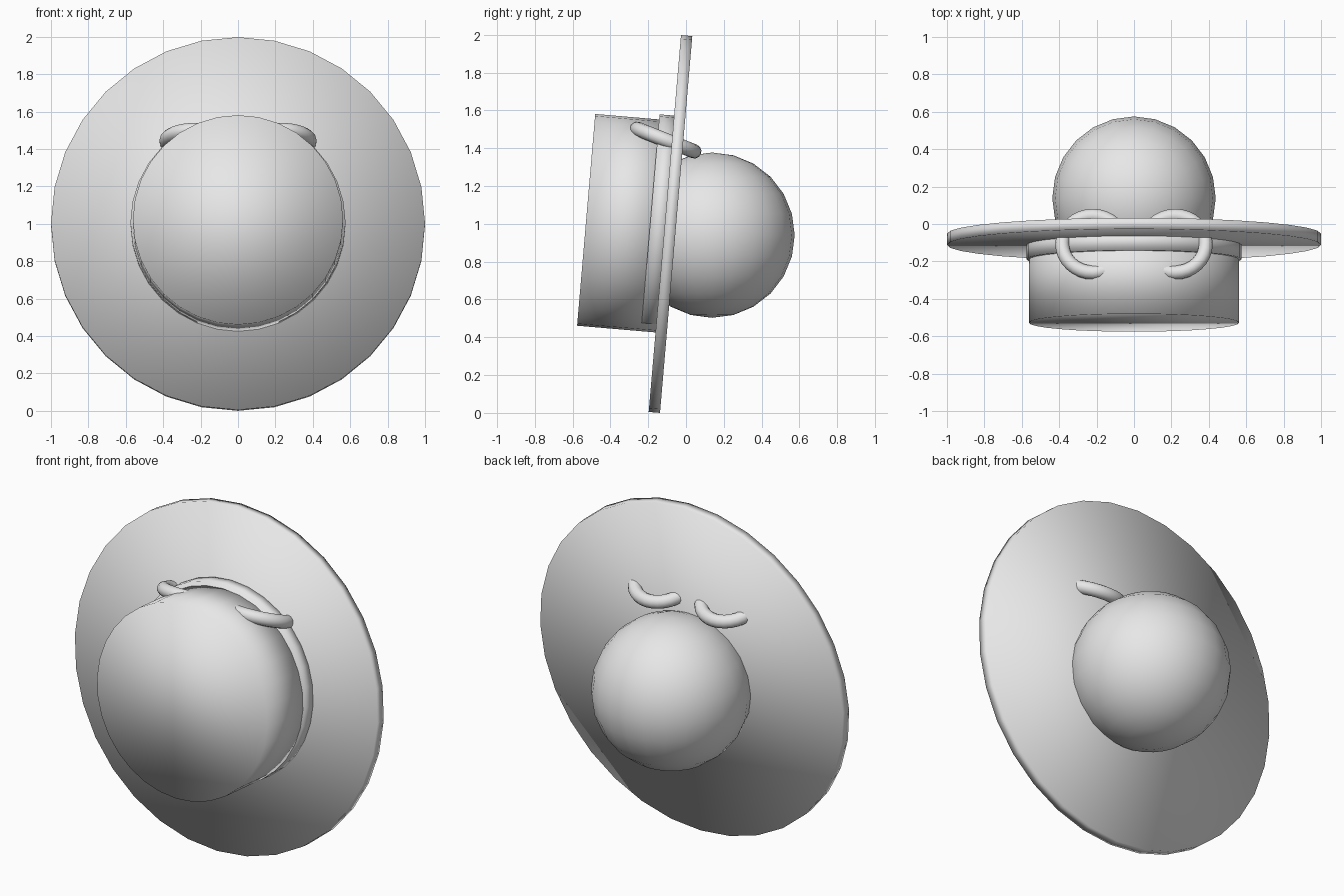
import bpy
import math
from mathutils import Vector

if "Cube" in bpy.data.objects:
    bpy.data.objects.remove(bpy.data.objects["Cube"])

TILT = math.radians(4.9)
AXIS = Vector((0, -math.cos(TILT), math.sin(TILT)))   # from brim towards crown

grey = bpy.data.materials.new("light_grey")
grey.diffuse_color = (0.8, 0.8, 0.8, 1)
grey.use_nodes = True
grey.node_tree.nodes["Principled BSDF"].inputs["Base Color"].default_value = grey.diffuse_color


def finish(name):
    obj = bpy.context.object
    obj.name = name
    obj.data.materials.append(grey)
    bpy.ops.object.shade_smooth()
    return obj


def disc(name, front, radius, depth):
    """Tilted cylinder whose front cap is centred on the given point."""
    bpy.ops.mesh.primitive_cylinder_add(
        vertices=32, radius=radius, depth=depth,
        location=Vector(front) - AXIS * depth / 2,
        rotation=(math.pi / 2 - TILT, 0, 0))
    return finish(name)


# Hat: brim, band and crown
disc("brim", Vector((0, -0.082, 0.999)) + AXIS * 0.03, 1.0, 0.06)
disc("hat_band", (0, -0.189, 1.006), 0.575, 0.1)
disc("crown", (0, -0.528, 1.021), 0.562, 0.44)

# Ball behind the brim
bpy.ops.mesh.primitive_uv_sphere_add(
    segments=24, ring_count=12, radius=0.437, location=(0, 0.138, 0.94))
finish("ball")

# Rings threaded through the brim, one on each side
for side, label in ((-1, "left"), (1, "right")):
    bpy.ops.mesh.primitive_torus_add(
        major_radius=0.163, minor_radius=0.038,
        major_segments=32, minor_segments=12,
        location=(side * 0.22, -0.108, 1.443),
        rotation=(math.radians(-21.5), 0, 0))
    finish(label + "_ring")
